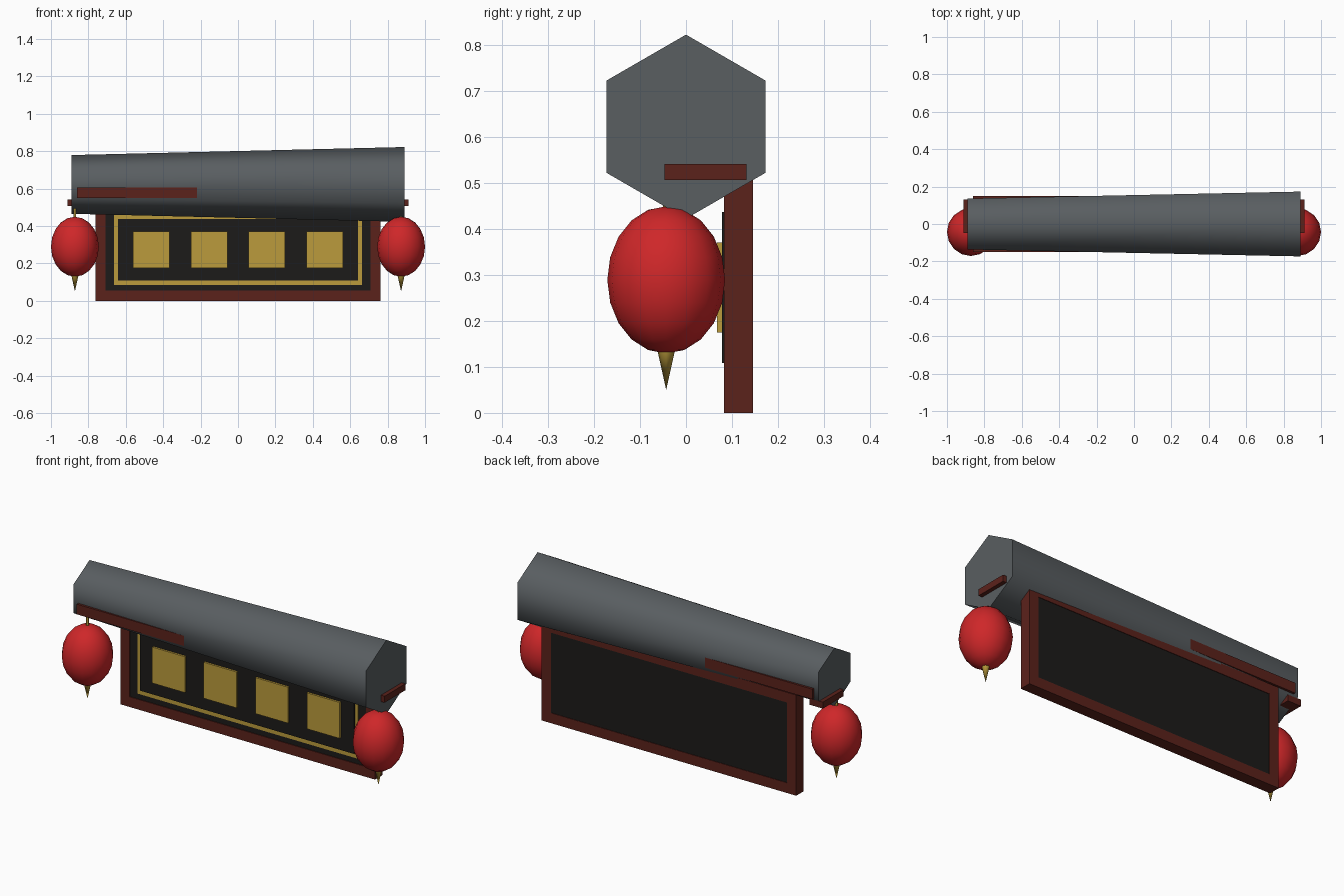
import bpy, bmesh, math

if "Cube" in bpy.data.objects:
    bpy.data.objects.remove(bpy.data.objects["Cube"])


def material(name, rgb):
    m = bpy.data.materials.new(name)
    m.diffuse_color = (*rgb, 1)
    m.use_nodes = True
    m.node_tree.nodes["Principled BSDF"].inputs["Base Color"].default_value = m.diffuse_color
    return m


SLATE = material("slate", (0.10, 0.112, 0.12))
WOOD = material("dark_red_wood", (0.105, 0.016, 0.011))
BLACK = material("black_lacquer", (0.012, 0.011, 0.010))
GOLD = material("gold", (0.50, 0.33, 0.045))
RED = material("lantern_red", (0.62, 0.02, 0.022))


def finish(name, bm, mat, smooth=None):
    bmesh.ops.recalc_face_normals(bm, faces=bm.faces)
    me = bpy.data.meshes.new(name)
    bm.to_mesh(me)
    bm.free()
    me.materials.append(mat)
    ob = bpy.data.objects.new(name, me)
    bpy.context.collection.objects.link(ob)
    if smooth:
        bpy.ops.object.select_all(action='DESELECT')
        ob.select_set(True)
        bpy.context.view_layer.objects.active = ob
        bpy.ops.object.shade_smooth_by_angle(angle=math.radians(smooth))
    return ob


def box(name, x, y, z, mat):
    """Box from (min, max) ranges."""
    bm = bmesh.new()
    bmesh.ops.create_cube(bm, size=1)
    for v in bm.verts:
        for i, (lo, hi) in enumerate((x, y, z)):
            v.co[i] = lo + (v.co[i] + 0.5) * (hi - lo)
    return finish(name, bm, mat)


def rod(name, x, y, z0, z1, r0, r1, sides, mat):
    """Vertical cylinder or cone."""
    bm = bmesh.new()
    bmesh.ops.create_cone(bm, cap_ends=True, segments=sides, radius1=r0,
                          radius2=r1, depth=z1 - z0)
    bmesh.ops.translate(bm, verts=bm.verts, vec=(x, y, (z0 + z1) / 2))
    return finish(name, bm, mat, 50)


# Tapered hexagonal roof, corners pointing up and down
bm = bmesh.new()
rings = []
for x, r in ((-0.89, 0.157), (0.89, 0.20)):
    rings.append([bm.verts.new((x, r * math.sin(a), 0.622 + r * math.cos(a)))
                  for a in (i * math.pi / 3 for i in range(6))])
    bm.faces.new(rings[-1])
for i in range(6):
    j = (i + 1) % 6
    bm.faces.new((rings[0][i], rings[0][j], rings[1][j], rings[1][i]))
finish("roof", bm, SLATE, 65)

# Beam inside the roof, showing where the roof narrows
box("roof_beam", (-0.862, 0.862), (-0.15, 0.15), (0.55, 0.605), WOOD)

# Sign frame
W, H, T = 0.763, 0.545, 0.055
FY = (0.083, 0.146)
box("frame_bottom", (-W, W), FY, (0, T), WOOD)
box("frame_top", (-W, W), FY, (H - T, H), WOOD)
for side, s in (("left", -1), ("right", 1)):
    box("frame_post_" + side, sorted((s * W, s * (W - T))), FY, (T, H - T), WOOD)

# Layered board: backing, gold border, inner field
box("board", (-W + T, W - T), (0.087, 0.143), (T, H - T), BLACK)
box("gold_border", (-0.662, 0.662), (0.0835, 0.12), (0.085, 0.46), GOLD)
box("inner_field", (-0.642, 0.642), (0.078, 0.12), (0.108, 0.437), BLACK)

# Four gold tiles
for i in range(4):
    cx = (i - 1.5) * 0.309
    box(f"tile_{i + 1}", (cx - 0.098, cx + 0.098), (0.067, 0.08), (0.175, 0.37), GOLD)

# Hanging lanterns with arm, cord and tassel
LY = -0.043
for side, s in (("left", -1), ("right", 1)):
    cx = s * 0.872
    box("lantern_arm_" + side, (cx - 0.04, cx + 0.04), (-0.047, 0.131), (0.506, 0.541), WOOD)
    rod("lantern_cord_" + side, cx, LY, 0.43, 0.52, 0.007, 0.007, 8, GOLD)
    rod("lantern_tassel_" + side, cx, LY, 0.05, 0.14, 0.0, 0.02, 8, GOLD)
    bm = bmesh.new()
    bmesh.ops.create_uvsphere(bm, u_segments=16, v_segments=10, radius=1)
    bmesh.ops.scale(bm, verts=bm.verts, vec=(0.128, 0.128, 0.16))
    bmesh.ops.translate(bm, verts=bm.verts, vec=(cx, LY, 0.289))
    finish("lantern_" + side, bm, RED, 60)
